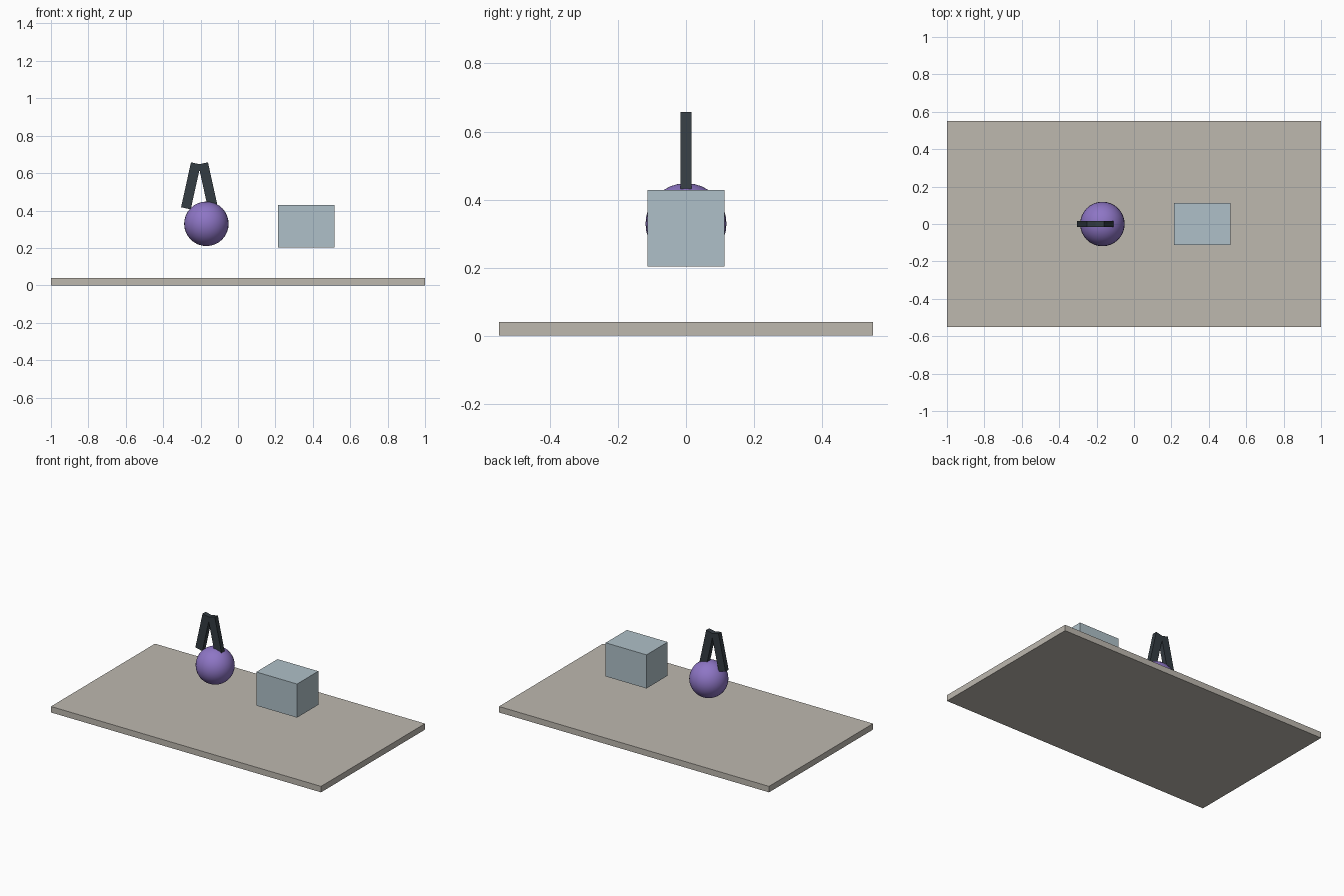
import bpy
import math

default = bpy.data.objects.get("Cube")
if default:
    bpy.data.objects.remove(default, do_unlink=True)


def make_material(name, rgb):
    mat = bpy.data.materials.new(name)
    mat.use_nodes = True
    colour = (*rgb, 1.0)
    mat.diffuse_color = colour
    mat.node_tree.nodes["Principled BSDF"].inputs["Base Color"].default_value = colour
    return mat


def add_box(name, centre, size, mat, tilt=0.0):
    bpy.ops.mesh.primitive_cube_add(size=1, location=centre)
    obj = bpy.context.object
    obj.name = name
    obj.scale = size
    bpy.ops.object.transform_apply(location=False, rotation=False, scale=True)
    obj.rotation_euler.y = tilt
    obj.data.materials.append(mat)
    return obj


stone = make_material("warm grey", (0.51, 0.48, 0.43))
pale_blue = make_material("pale blue grey", (0.43, 0.53, 0.58))
purple = make_material("purple", (0.27, 0.18, 0.56))
charcoal = make_material("charcoal", (0.034, 0.045, 0.054))

# Base slab
add_box("base_slab", (0, 0, 0.02), (2, 1.1, 0.04), stone)

# Floating block
add_box("floating_block", (0.365, 0, 0.316), (0.302, 0.225, 0.225), pale_blue)

# Ball
bpy.ops.mesh.primitive_uv_sphere_add(segments=32, ring_count=16, radius=0.119,
                                     location=(-0.169, 0, 0.329))
ball = bpy.context.object
ball.name = "ball"
ball.data.materials.append(purple)
bpy.ops.object.shade_smooth()

# Pair of gripper fingers, meeting at the top and splayed below
for name, side in (("right_finger", -1), ("left_finger", 1)):
    add_box(name, (-0.206 + side * 0.046, 0, 0.532), (0.053, 0.032, 0.246),
            charcoal, tilt=-side * math.radians(12.5))
